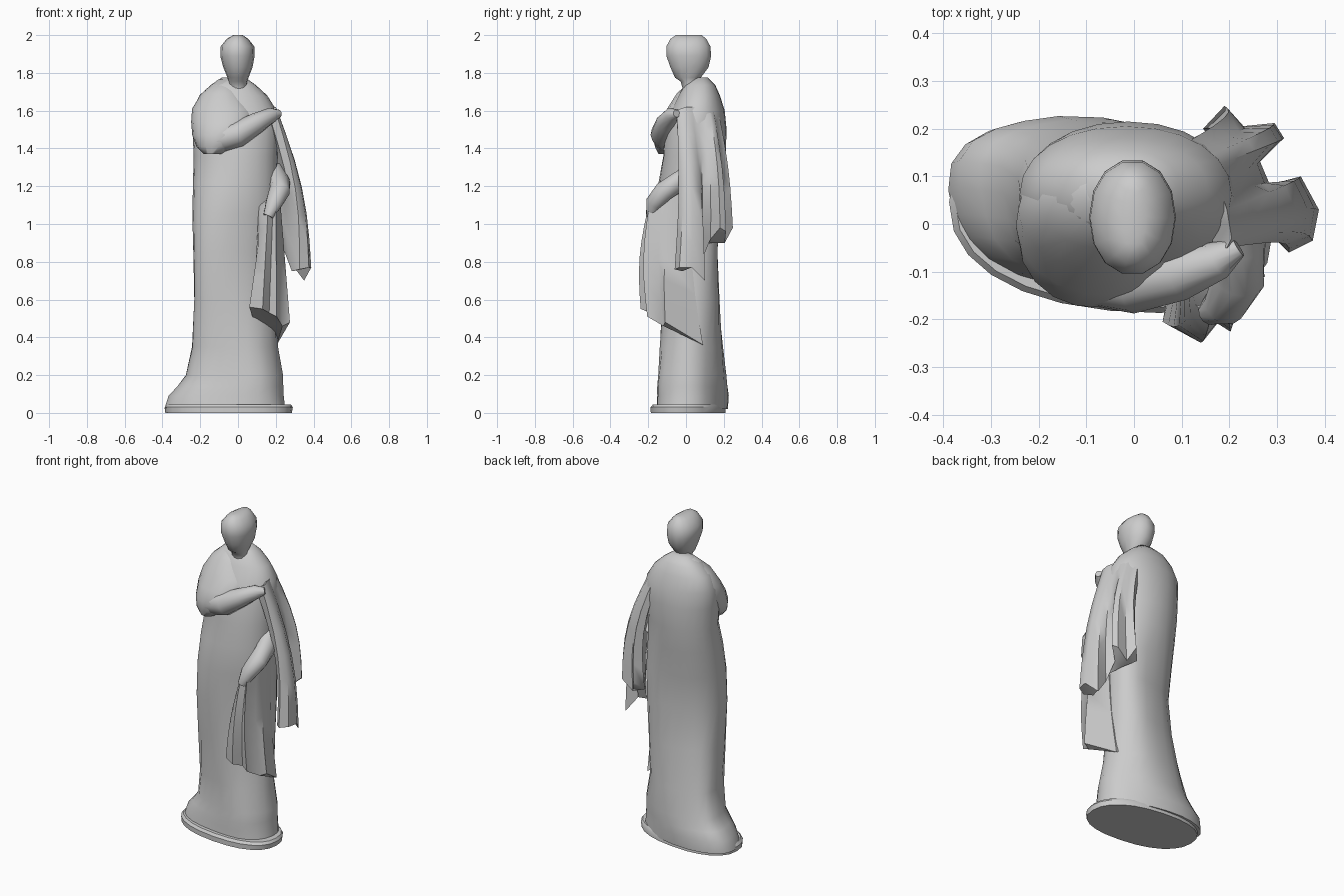
import bpy, bmesh, math
from mathutils import Vector


def loft(name, rings, angle=45):
    """Skin a list of equal-length closed rings and cap both ends."""
    bm = bmesh.new()
    rows = [[bm.verts.new(p) for p in r] for r in rings]
    n = len(rows[0])
    for a, b in zip(rows, rows[1:]):
        for i in range(n):
            j = (i + 1) % n
            bm.faces.new((a[i], a[j], b[j], b[i]))
    caps = [bm.faces.new(rows[0]), bm.faces.new(rows[-1])]
    bmesh.ops.triangulate(bm, faces=caps)
    bmesh.ops.recalc_face_normals(bm, faces=bm.faces[:])
    me = bpy.data.meshes.new(name)
    bm.to_mesh(me)
    bm.free()
    ob = bpy.data.objects.new(name, me)
    bpy.context.collection.objects.link(ob)
    bpy.ops.object.select_all(action='DESELECT')
    ob.select_set(True)
    bpy.context.view_layer.objects.active = ob
    bpy.ops.object.shade_smooth_by_angle(angle=math.radians(angle))
    return ob


def oval(z, x0, x1, y0, y1, shear=0.0, fold=0.0, power=2.3, n=24):
    """Squarish oval filling a box, sheared in plan, with cloth folds."""
    cx, cy, rx, ry = (x0 + x1) / 2, (y0 + y1) / 2, (x1 - x0) / 2, (y1 - y0) / 2
    pts = []
    for i in range(n):
        a = 2 * math.pi * i / n
        c, s = math.cos(a), math.sin(a)
        k = 1 + fold * math.sin(5 * a + 4 * z)
        x = rx * k * math.copysign(abs(c) ** (2 / power), c)
        y = ry * k * math.copysign(abs(s) ** (2 / power), s)
        pts.append((cx + x, cy + y + shear * x, z))
    return pts


def tube(name, path, n=12):
    """Limb through (x, y, z, radius) points."""
    P = [Vector(p[:3]) for p in path]
    rings = []
    for i, p in enumerate(P):
        t = (P[min(i + 1, len(P) - 1)] - P[max(i - 1, 0)]).normalized()
        u = t.cross(Vector((0.3, 1, 0.2))).normalized()
        v = t.cross(u)
        rings.append([p + path[i][3] * (u * math.cos(2 * math.pi * k / n) + v * math.sin(2 * math.pi * k / n))
                      for k in range(n)])
    return loft(name, rings)


def hanging(name, top, bottom, bulge=(0, 0), steps=6):
    """Cloth falling from a top outline to a bottom outline."""
    rings = []
    for s in range(steps + 1):
        t = s / steps
        b = Vector((bulge[0], bulge[1], 0)) * math.sin(math.pi * t)
        rings.append([Vector(p).lerp(Vector(q), t) + b for p, q in zip(top, bottom)])
    return loft(name, rings, 50)


# Thin plinth
loft("plinth", [oval(0, -0.385, 0.285, -0.182, 0.205, -0.1),
                oval(0.03, -0.388, 0.29, -0.182, 0.205, -0.1),
                oval(0.045, -0.375, 0.28, -0.17, 0.195, -0.1)], 35)

# Robed body: weight shifts to one knee, hem trails behind
body = [
    (0.02, -0.39, 0.25, -0.15, 0.215, -0.12, 0.01),
    (0.09, -0.37, 0.24, -0.145, 0.22, -0.13, 0.02),
    (0.14, -0.325, 0.236, -0.145, 0.215, -0.13, 0.025),
    (0.20, -0.28, 0.233, -0.14, 0.21, -0.12, 0.03),
    (0.35, -0.25, 0.205, -0.135, 0.195, -0.06, 0.03),
    (0.60, -0.235, 0.20, -0.13, 0.172, 0.12, 0.025),
    (0.85, -0.236, 0.205, -0.135, 0.158, 0.2, 0.01),
    (1.05, -0.24, 0.21, -0.145, 0.175, 0.12, 0.01),
    (1.22, -0.238, 0.21, -0.145, 0.195, 0.02, 0, 2.1),
    (1.36, -0.235, 0.21, -0.12, 0.21, -0.04, 0, 2),
    (1.50, -0.24, 0.215, -0.115, 0.215, 0, 0, 2.1),
    (1.60, -0.24, 0.205, -0.08, 0.205, 0, 0, 2.1),
    (1.68, -0.205, 0.155, -0.04, 0.18, 0, 0, 2.1),
    (1.735, -0.145, 0.095, -0.01, 0.155, 0, 0),
    (1.775, -0.085, 0.04, 0.04, 0.115, 0, 0)]
loft("robe", [oval(*r) for r in body], 60)

# Neck and head
head = [
    (1.62, -0.06, 0.06, -0.05, 0.1),
    (1.69, -0.05, 0.05, -0.01, 0.09),
    (1.755, -0.048, 0.048, -0.03, 0.06),
    (1.775, -0.056, 0.056, -0.06, 0.08),
    (1.83, -0.078, 0.077, -0.085, 0.122),
    (1.89, -0.094, 0.088, -0.107, 0.136),
    (1.94, -0.092, 0.086, -0.107, 0.132),
    (1.98, -0.06, 0.055, -0.085, 0.11),
    (2.00, -0.025, 0.025, -0.055, 0.085)]
loft("head", [oval(*r, n=14, power=2.1) for r in head], 60)

# Cape swept over the right shoulder and upper arm
cape = [
    (1.37, -0.18, -0.09, -0.145, -0.06),
    (1.41, -0.22, -0.02, -0.165, 0.02),
    (1.47, -0.242, 0.05, -0.175, 0.09),
    (1.54, -0.248, 0.10, -0.15, 0.12),
    (1.61, -0.243, 0.09, -0.10, 0.14),
    (1.69, -0.195, 0.02, -0.05, 0.14),
    (1.765, -0.105, -0.03, 0.03, 0.10)]
loft("shoulder_cape", [oval(*r, shear=-0.06, n=18, power=2) for r in cape], 60)

# Right forearm under the cape, crossing the chest
tube("wrapped_forearm", [
    (-0.16, -0.05, 1.46, 0.06), (-0.10, -0.10, 1.445, 0.072), (0.0, -0.12, 1.475, 0.068),
    (0.10, -0.105, 1.535, 0.055), (0.18, -0.075, 1.578, 0.04), (0.22, -0.05, 1.585, 0.02)])

# Left forearm and hand
tube("left_hand", [
    (0.19, 0.05, 1.27, 0.06), (0.222, -0.05, 1.215, 0.055), (0.22, -0.115, 1.175, 0.055),
    (0.19, -0.17, 1.11, 0.045), (0.16, -0.185, 1.04, 0.027)])

# Cloth gathered under the left hand
hanging("front_drape",
        [(0.13, -0.17, 1.05), (0.16, -0.2, 1.09), (0.185, -0.175, 1.09), (0.2, -0.195, 1.1),
         (0.215, -0.12, 1.15), (0.22, -0.06, 1.17), (0.21, 0.03, 1.17), (0.14, 0.05, 1.17), (0.11, -0.1, 1.1)],
        [(0.06, -0.205, 0.56), (0.13, -0.24, 0.55), (0.165, -0.19, 0.53), (0.205, -0.205, 0.51),
         (0.235, -0.12, 0.46), (0.275, -0.11, 0.48), (0.205, 0.09, 0.36), (0.14, 0.08, 0.4), (0.08, -0.1, 0.5)],
        (0.0, -0.026))

# Cape falling from the left shoulder: long sleeve point in front, folds behind
hanging("left_cape_drape",
        [(0.17, -0.05, 1.56), (0.195, -0.05, 1.61), (0.205, -0.03, 1.61), (0.2, 0.0, 1.62),
         (0.195, 0.03, 1.62), (0.185, 0.06, 1.62), (0.18, 0.09, 1.63), (0.165, 0.12, 1.63), (0.15, 0.14, 1.63),
         (0.13, 0.15, 1.63), (0.1, 0.165, 1.63), (0.08, 0.16, 1.61), (0.1, 0.11, 1.6), (0.14, 0.03, 1.58)],
        [(0.285, -0.02, 0.75), (0.325, -0.06, 0.76), (0.375, -0.035, 0.77), (0.388, 0.03, 0.77),
         (0.35, 0.1, 0.70), (0.275, 0.08, 0.8), (0.25, 0.13, 0.92), (0.315, 0.18, 0.98), (0.295, 0.212, 0.96),
         (0.225, 0.205, 0.9), (0.19, 0.248, 0.98), (0.145, 0.2, 0.93), (0.2, 0.13, 0.9), (0.24, 0.06, 0.87)],
        (0.044, 0.016))
